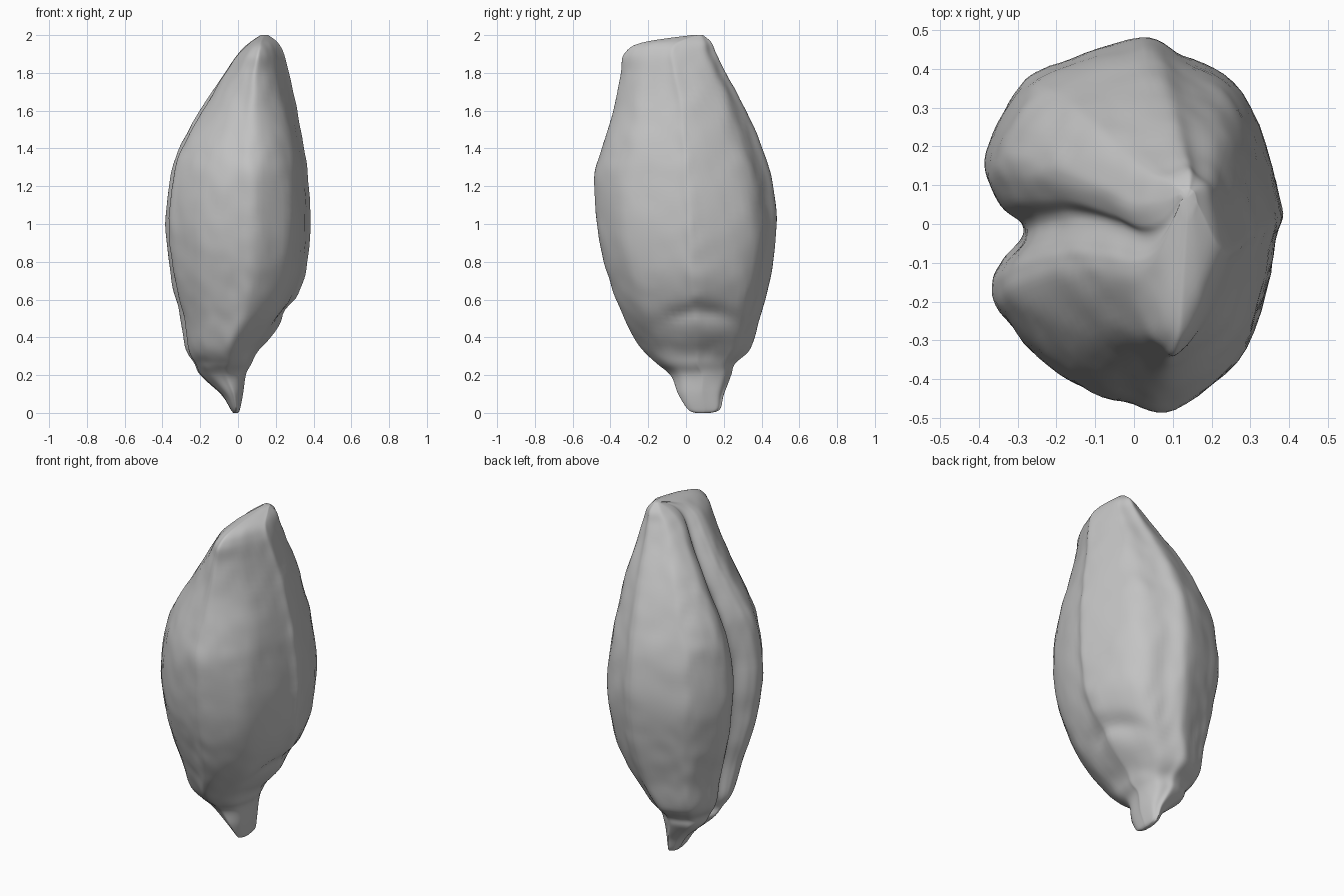
import bpy
import bmesh
import math
from mathutils import Vector, noise

default_cube = bpy.data.objects.get("Cube")
if default_cube:
    bpy.data.objects.remove(default_cube, do_unlink=True)

# Husk colour
husk_grey = bpy.data.materials.new("husk grey")
husk_grey.use_nodes = True
colour = (0.55, 0.55, 0.55, 1.0)
husk_grey.diffuse_color = colour
husk_grey.node_tree.nodes["Principled BSDF"].inputs["Base Color"].default_value = colour

# Levels of the grain: height, x min, x max, y min, y max
LEVELS = [
    (0, -.025, 0, .05, .13),
    (.02, -.04, .01, .01, .18),
    (.1, -.09, .025, -.04, .2),
    (.2, -.2, .04, -.08, .24),
    (.26, -.23, .07, -.15, .26),
    (.34, -.275, .11, -.23, .34),
    (.5, -.3, .24, -.32, .39),
    (.65, -.34, .32, -.38, .43),
    (.8, -.365, .36, -.43, .46),
    (1, -.385, .38, -.465, .48),
    (1.25, -.355, .365, -.475, .45),
    (1.4, -.31, .345, -.44, .4),
    (1.6, -.2, .31, -.38, .32),
    (1.8, -.07, .265, -.34, .21),
    (1.9, 0, .24, -.32, .16),
    (1.96, .06, .21, -.23, .135),
    (2, .12, .16, .03, .09),
]

# Outline across the grain, with the crease on the low-x side
OUTLINE = [
    (1, .13), (.97, -.1), (.77, -.67), (.28, -1), (-.08, -.96),
    (-.52, -.82), (-.9, -.5), (-.95, -.33), (-.88, -.22), (-.76, -.1),
    (-.76, -.01), (-.9, .09), (-1, .26), (-.97, .43), (-.76, .74),
    (-.5, .86), (.05, 1), (.34, .9), (.74, .7),
]


def catmull(a, b, c, d, t):
    """Point on a smooth curve between b and c."""
    a, b, c, d = (Vector(p) for p in (a, b, c, d))
    return b + t / 2 * (c - a + t * (2 * a - 5 * b + 4 * c - d
                                     + t * (3 * (b - c) + d - a)))


def smooth_curve(points, steps, closed):
    """Sample a curve that passes through every point."""
    count = len(points)
    pick = (lambda i: points[i % count]) if closed else (
        lambda i: points[max(0, min(count - 1, i))])
    result = []
    for i in range(count if closed else count - 1):
        for step in range(steps):
            result.append(catmull(pick(i - 1), pick(i), pick(i + 1),
                                  pick(i + 2), step / steps))
    if not closed:
        result.append(Vector(points[-1]))
    return result


def bump(value, centre, width):
    return math.exp(-((value - centre) / width) ** 2)


def surface_point(level, corner):
    """Fit the outline to a level and add the natural unevenness."""
    z, x_low, x_high, y_low, y_high = level
    u, v = corner
    # The crease and the front shoulder lean over towards the top
    lean = max(0, min(1, (z - 1.1) / .7))
    v += lean * .25 * (1 - v * v) * max(0, min(1, .5 - u))
    half_x, half_y = (x_high - x_low) / 2, (y_high - y_low) / 2
    x = (x_low + x_high) / 2 + half_x * u
    y = (y_low + y_high) / 2 + half_y * v
    x -= .05 * max(0, lean - .4) * max(0, -v) * (1 + u) * min(1, half_y * 4)
    # Hollow above the germ, with a raised germ below it
    if u > 0:
        arch = .54 - 1.5 * (y - .08) ** 2
        x -= .03 * bump(z, arch, .05) * bump(y, .08, .18)
        x += .012 * bump(z, arch - .14, .06) * bump(y, .08, .13)
    # Wrinkles running mostly lengthwise
    place = Vector((x * 7, y * 7, z * 3.5))
    wrinkle = noise.noise(place) * .006 + noise.noise(place * 2.5) * .005
    size = min(1, half_y * 3)
    return Vector((x + u * wrinkle * size, y + v * wrinkle * size, z))


# Grain body
bm = bmesh.new()
outline = smooth_curve(OUTLINE, 6, True)
rings = []
for level in smooth_curve(LEVELS, 7, False):
    rings.append([bm.verts.new(surface_point(level, c)) for c in outline])
for lower, upper in zip(rings, rings[1:]):
    for i in range(len(outline)):
        j = (i + 1) % len(outline)
        bm.faces.new((lower[i], lower[j], upper[j], upper[i]))

# Closed tips
for ring in (rings[0], rings[-1]):
    centre = sum((v.co for v in ring), Vector()) / len(ring)
    tip = bm.verts.new(centre)
    for i in range(len(ring)):
        bm.faces.new((ring[i], ring[(i + 1) % len(ring)], tip))
bmesh.ops.recalc_face_normals(bm, faces=bm.faces)

mesh = bpy.data.meshes.new("grain_body")
bm.to_mesh(mesh)
bm.free()
mesh.materials.append(husk_grey)
grain = bpy.data.objects.new("grain_body", mesh)
bpy.context.collection.objects.link(grain)
bpy.context.view_layer.objects.active = grain
grain.select_set(True)
bpy.ops.object.shade_smooth_by_angle(angle=math.radians(60))
